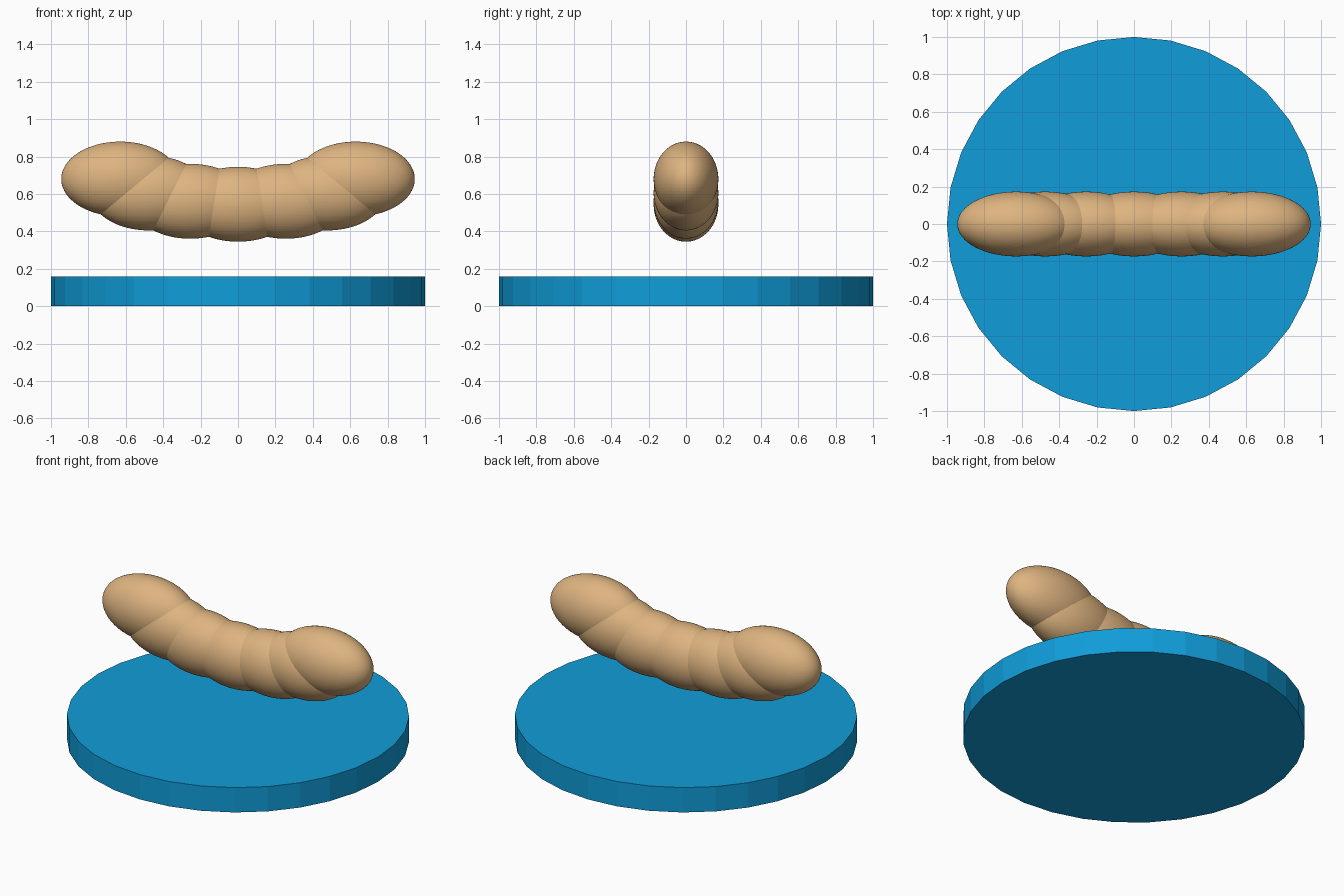
import bpy

if "Cube" in bpy.data.objects:
    bpy.data.objects.remove(bpy.data.objects["Cube"])


def make_material(name, rgb):
    mat = bpy.data.materials.new(name)
    mat.diffuse_color = (*rgb, 1.0)
    mat.use_nodes = True
    mat.node_tree.nodes["Principled BSDF"].inputs["Base Color"].default_value = mat.diffuse_color
    return mat


blue = make_material("bright_blue", (0.005, 0.335, 0.69))
tan = make_material("light_tan", (0.73, 0.456, 0.216))

# Round base plate
bpy.ops.mesh.primitive_cylinder_add(vertices=32, radius=1.0, depth=0.16,
                                    location=(0, 0, 0.08))
base = bpy.context.object
base.name = "round_base"
base.data.materials.append(blue)


def add_segment(name, x, z):
    """One ellipsoid of the curved body."""
    bpy.ops.mesh.primitive_uv_sphere_add(segments=96, ring_count=48, radius=1.0,
                                         location=(x, 0, z))
    seg = bpy.context.object
    seg.name = name
    seg.scale = (0.315, 0.173, 0.2)
    seg.data.materials.append(tan)


# Overlapping body segments, rising towards both ends
add_segment("middle_segment", 0, 0.545)
for part, x, z in (("inner", 0.255, 0.561), ("outer", 0.475, 0.605),
                   ("end", 0.63, 0.68)):
    for side, sign in (("left", -1), ("right", 1)):
        add_segment(f"{part}_segment_{side}", sign * x, z)
